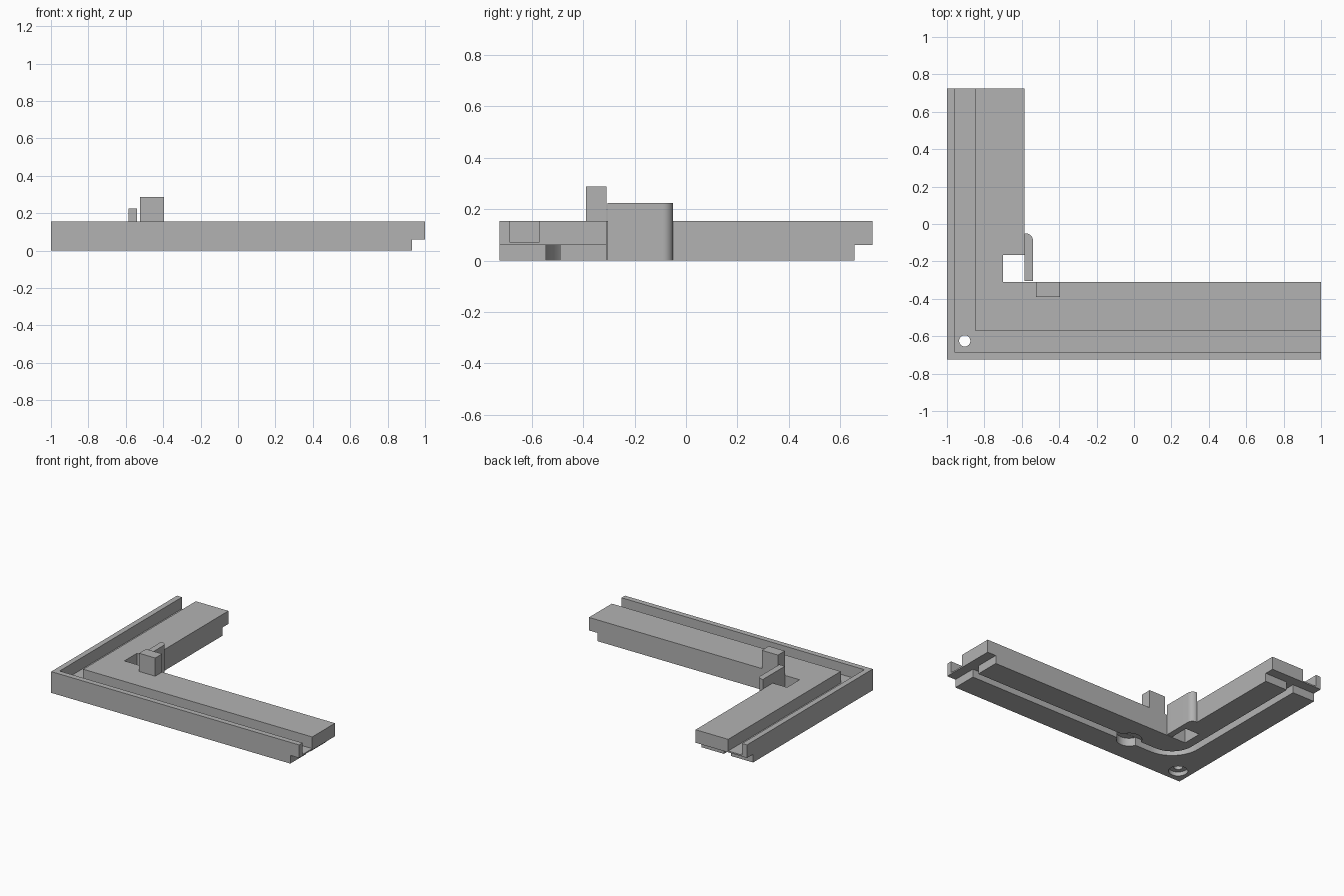
import bpy, bmesh, math

if "Cube" in bpy.data.objects:
    bpy.data.objects.remove(bpy.data.objects["Cube"])

grey = bpy.data.materials.new("plain_grey")
grey.use_nodes = True
grey.diffuse_color = (0.45, 0.45, 0.45, 1)
grey.node_tree.nodes["Principled BSDF"].inputs["Base Color"].default_value = (0.45, 0.45, 0.45, 1)


def prism(name, outline, z0, z1):
    """Extrude a flat outline from z0 up to z1."""
    bm = bmesh.new()
    base = bm.faces.new([bm.verts.new((x, y, z0)) for x, y in outline])
    top = bmesh.ops.extrude_face_region(bm, geom=[base])["geom"]
    bmesh.ops.translate(bm, vec=(0, 0, z1 - z0),
                        verts=[v for v in top if isinstance(v, bmesh.types.BMVert)])
    bmesh.ops.recalc_face_normals(bm, faces=bm.faces)
    mesh = bpy.data.meshes.new(name)
    bm.to_mesh(mesh)
    bm.free()
    mesh.materials.append(grey)
    obj = bpy.data.objects.new(name, mesh)
    bpy.context.collection.objects.link(obj)
    return obj


def rect(x0, x1, y0, y1):
    return [(x0, y0), (x1, y0), (x1, y1), (x0, y1)]


def arc(cx, cy, r, start, end, n):
    angles = [math.radians(start + (end - start) * i / n) for i in range(n + 1)]
    return [(cx + r * math.cos(a), cy + r * math.sin(a)) for a in angles]


def circle(cx, cy, r):
    return arc(cx, cy, r, 0, 360, 32)[:-1]


def smooth(obj):
    bpy.ops.object.select_all(action="DESELECT")
    obj.select_set(True)
    bpy.context.view_layer.objects.active = obj
    bpy.ops.object.shade_smooth_by_angle(angle=math.radians(30))


LEFT, RIGHT, FRONT, BACK, TOP = -1.0, 1.0, -0.725, 0.725, 0.155
STEP = 0.06
FAR = 1.5


def corner_band(near, far, xe, ye):
    """L-shaped band lying between two distances from the outer edges."""
    a, b, c, d = LEFT + near, LEFT + far, FRONT + near, FRONT + far
    return [(a, c), (xe, c), (xe, d), (b, d), (b, ye), (a, ye)]


# Corner frame
frame = prism("corner_frame", corner_band(0, 0.415, RIGHT, BACK), 0, TOP)

# Upper channel and the stepped ends of both arms
cutters = [
    prism("channel_cutter", corner_band(0.04, 0.152, FAR, FAR), 0.07, 0.3),
    prism("side_step_cutter", rect(0.93, FAR, -FAR, FAR), -0.1, STEP),
    prism("back_step_cutter", rect(-FAR, 0, 0.655, FAR), -0.1, STEP),
    prism("notch_cutter", rect(-0.70, -0.5, -0.31, -0.165), -0.1, 0.3),
]

# Underside groove with a rounded bend
cx, cy = LEFT + 0.40, FRONT + 0.40
outer, inner = 0.22, 0.165
groove = ([(FAR, cy - outer)] + arc(cx, cy, outer, 270, 180, 16) + [(cx - outer, FAR)]
          + [(cx - inner, FAR)] + arc(cx, cy, inner, 180, 270, 16) + [(FAR, cy - inner)])
cutters.append(prism("groove_cutter", groove, -0.1, STEP))
cutters.append(prism("groove_bulge_cutter", circle(-0.39, -0.515, 0.085), -0.1, STEP - 0.001))

# Screw hole and its underside recess
cutters.append(prism("screw_hole_cutter", circle(-0.905, -0.625, 0.03), -0.1, 0.3))
cutters.append(prism("screw_recess_cutter", circle(-0.905, -0.625, 0.064), -0.1, 0.03))

bpy.context.view_layer.objects.active = frame
for cutter in cutters:
    cutter.hide_render = True
    mod = frame.modifiers.new(cutter.name, "BOOLEAN")
    mod.operation = "DIFFERENCE"
    mod.solver = "EXACT"
    mod.object = cutter
    bpy.ops.object.modifier_apply(modifier=mod.name)
    bpy.data.objects.remove(cutter)
smooth(frame)

# Thin clip beside the notch, with one rounded corner
clip_outline = ([(-0.585, -0.305), (-0.54, -0.305)]
                + arc(-0.58, -0.09, 0.04, 0, 90, 10) + [(-0.585, -0.05)])
smooth(prism("side_clip", clip_outline, 0, 0.225))

# Upright stop on the front arm
prism("upright_stop", rect(-0.525, -0.395, -0.39, -0.31), TOP - 0.01, 0.288)
